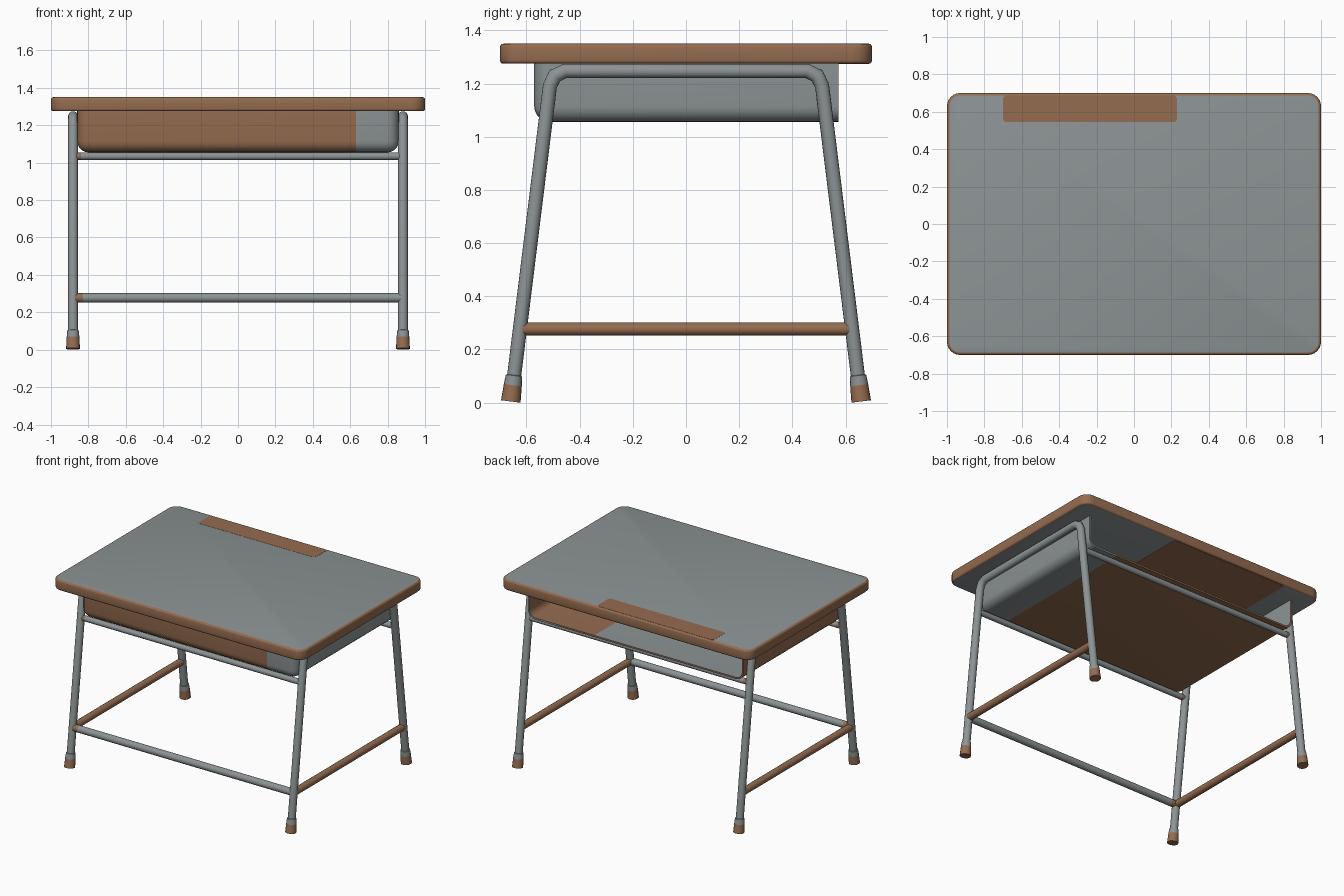
import bpy, bmesh, math
from mathutils import Vector

if "Cube" in bpy.data.objects:
    bpy.data.objects.remove(bpy.data.objects["Cube"])


def material(name, rgb):
    m = bpy.data.materials.new(name)
    m.diffuse_color = (*rgb, 1)
    m.use_nodes = True
    m.node_tree.nodes["Principled BSDF"].inputs["Base Color"].default_value = m.diffuse_color
    return m


GREY = material("grey", (0.265, 0.295, 0.30))
BROWN = material("brown", (0.30, 0.150, 0.080))


def finish(bm, name, mats, rule=None, angle=40):
    """Turn a bmesh into a smooth-shaded object; rule picks the slot per face."""
    bmesh.ops.recalc_face_normals(bm, faces=bm.faces)
    if rule:
        for f in bm.faces:
            f.material_index = rule(f)
    me = bpy.data.meshes.new(name)
    bm.to_mesh(me)
    bm.free()
    ob = bpy.data.objects.new(name, me)
    bpy.context.collection.objects.link(ob)
    for m in mats:
        me.materials.append(m)
    bpy.ops.object.select_all(action='DESELECT')
    ob.select_set(True)
    bpy.context.view_layer.objects.active = ob
    bpy.ops.object.shade_smooth_by_angle(angle=math.radians(angle))
    return ob


def tube(name, path, radii, mats, rule=None, sides=16):
    """Sweep a circle along a planar path with one radius per point."""
    bm = bmesh.new()
    pts = [Vector(p) for p in path]
    side = Vector((0, 0, 1)) if abs(pts[0].x - pts[-1].x) > 0.01 else Vector((1, 0, 0))
    rings = []
    for i, p in enumerate(pts):
        a = (p - pts[i - 1]).normalized() if i else None
        b = (pts[i + 1] - p).normalized() if i < len(pts) - 1 else None
        t = ((a or b) + (b or a)).normalized()
        miter = 1 / max(0.5, t.dot(a or b))
        up = t.cross(side).normalized()
        rings.append([bm.verts.new(p + radii[i] * (
            side * math.cos(k * math.tau / sides) + up * miter * math.sin(k * math.tau / sides)))
            for k in range(sides)])
    for r, s in zip(rings, rings[1:]):
        for k in range(sides):
            bm.faces.new((r[k], r[k - 1], s[k - 1], s[k]))
    bm.faces.new(rings[0])
    bm.faces.new(rings[-1])
    return finish(bm, name, mats, rule)


def slab(x0, x1, y0, y1, z0, z1, radius, bevel=0):
    """Rounded rectangle plate."""
    bm = bmesh.new()
    outline = []
    corners = ((x1 - radius, y1 - radius), (x0 + radius, y1 - radius),
               (x0 + radius, y0 + radius), (x1 - radius, y0 + radius))
    for q, (cx, cy) in enumerate(corners):
        for k in range(7):
            a = (q + k / 6) * math.pi / 2
            outline.append(bm.verts.new((cx + radius * math.cos(a), cy + radius * math.sin(a), z0)))
    base = bm.faces.new(outline)
    up = bmesh.ops.extrude_face_region(bm, geom=[base], use_keep_orig=True)
    bmesh.ops.translate(bm, verts=[v for v in up['geom'] if isinstance(v, bmesh.types.BMVert)],
                        vec=(0, 0, z1 - z0))
    if bevel:
        rim = [e for e in bm.edges if abs(e.verts[0].co.z - e.verts[1].co.z) < 1e-5]
        bmesh.ops.bevel(bm, geom=rim, offset=bevel, segments=3, profile=0.5, affect='EDGES')
    return bm


# Tabletop: grey faces, brown edge band
finish(slab(-1, 1, -0.7, 0.7, 1.275, 1.35, 0.07, 0.013), "tabletop", [BROWN, GREY],
       lambda f: int(abs(f.normal.z) > 0.99))
# Brown inlays on the top and the underside
finish(slab(-0.70, 0.23, 0.545, 0.688, 1.349, 1.351, 0.02), "top_inlay", [BROWN])
finish(slab(-0.70, 0.23, 0.20, 0.688, 1.2735, 1.2755, 0.01), "underside_inlay", [BROWN])

# Tray: open at the back and under the top, rounded along its folded edges
bm = bmesh.new()
bmesh.ops.create_cube(bm, size=1)
for v in bm.verts:
    v.co = (v.co.x * 1.72, v.co.y * 1.145 + 0.0015, 1.165 + v.co.z * 0.22)
bm.normal_update()
bmesh.ops.delete(bm, geom=[f for f in bm.faces if f.normal.z > 0.9 or f.normal.y > 0.9],
                 context='FACES_ONLY')
folds = [e for e in bm.edges if len(e.link_faces) == 2]
bmesh.ops.bevel(bm, geom=folds, offset=0.06, segments=5, profile=0.5, affect='EDGES')
for x in (0.33, 0.63):
    bmesh.ops.bisect_plane(bm, geom=bm.verts[:] + bm.edges[:] + bm.faces[:],
                           plane_co=(x, 0, 0), plane_no=(1, 0, 0))


def tray_zone(f):
    x = f.calc_center_median().x
    return 0 if x < 0.33 else 1 if x < 0.63 else 2


bmesh.ops.recalc_face_normals(bm, faces=bm.faces)
floor = max(bm.faces, key=lambda f: f.calc_area())
if floor.calc_center_median().z < 1.06 and floor.normal.z > 0:
    bmesh.ops.reverse_faces(bm, faces=bm.faces)
for f in bm.faces:
    f.material_index = tray_zone(f)
me = bpy.data.meshes.new("tray")
bm.to_mesh(me)
bm.free()
tray = bpy.data.objects.new("tray", me)
bpy.context.collection.objects.link(tray)
# slots 0-2 colour the outside zones, slots 3-5 the inside
for m in (BROWN, BROWN, GREY, GREY, BROWN, BROWN):
    me.materials.append(m)
bpy.ops.object.select_all(action='DESELECT')
tray.select_set(True)
bpy.context.view_layer.objects.active = tray
wall = tray.modifiers.new("wall", 'SOLIDIFY')
wall.thickness = 0.012
wall.offset = -1
wall.material_offset = 3
bpy.ops.object.modifier_apply(modifier="wall")
bpy.ops.object.shade_smooth_by_angle(angle=math.radians(40))

# Side frames, feet and side rails
foot_y, top_y = 0.659, 0.512
axis = Vector((0, top_y - foot_y, 1.19)).normalized()
for sx, label in ((-1, "left"), (1, "right")):
    x = sx * 0.882
    half = [(foot_y - 0.005, 0.04), (top_y, 1.19), (0.494, 1.229), (0.455, 1.248)]
    path = [(x, -y, z) for y, z in half] + [(x, y, z) for y, z in reversed(half)]
    tube(label + "_leg_frame", path, [0.0265] * len(path), [GREY])
    for sy, end in ((-1, "front"), (1, "back")):
        base = Vector((x, sy * foot_y, 0.0045))
        d = Vector((0, sy * axis.y, axis.z))
        tube(f"{label}_{end}_foot", [base + d * t for t in (0, 0.062, 0.098, 0.1)],
             [0.037, 0.034, 0.031, 0.027], [BROWN, GREY],
             lambda f: int(f.calc_center_median().z > 0.064))
    tube(label + "_side_rail", [(x, -0.615, 0.277), (x, 0.615, 0.277)],
         [0.025, 0.025], [BROWN])

# Front foot rail with a brown left end
tube("front_foot_rail", [(-0.885, -0.624, 0.277), (-0.83, -0.624, 0.277), (0.885, -0.624, 0.277)],
     [0.025] * 3, [GREY, BROWN], lambda f: int(f.calc_center_median().x < -0.83))
# Tray support rails
for sy, end in ((-1, "front"), (1, "back")):
    y = sy * 0.53
    tube(end + "_tray_rail", [(-0.87, y, 1.034), (-0.84, y, 1.034), (0.87, y, 1.034)],
         [0.02] * 3, [GREY, BROWN], lambda f: int(f.calc_center_median().x < -0.84))
